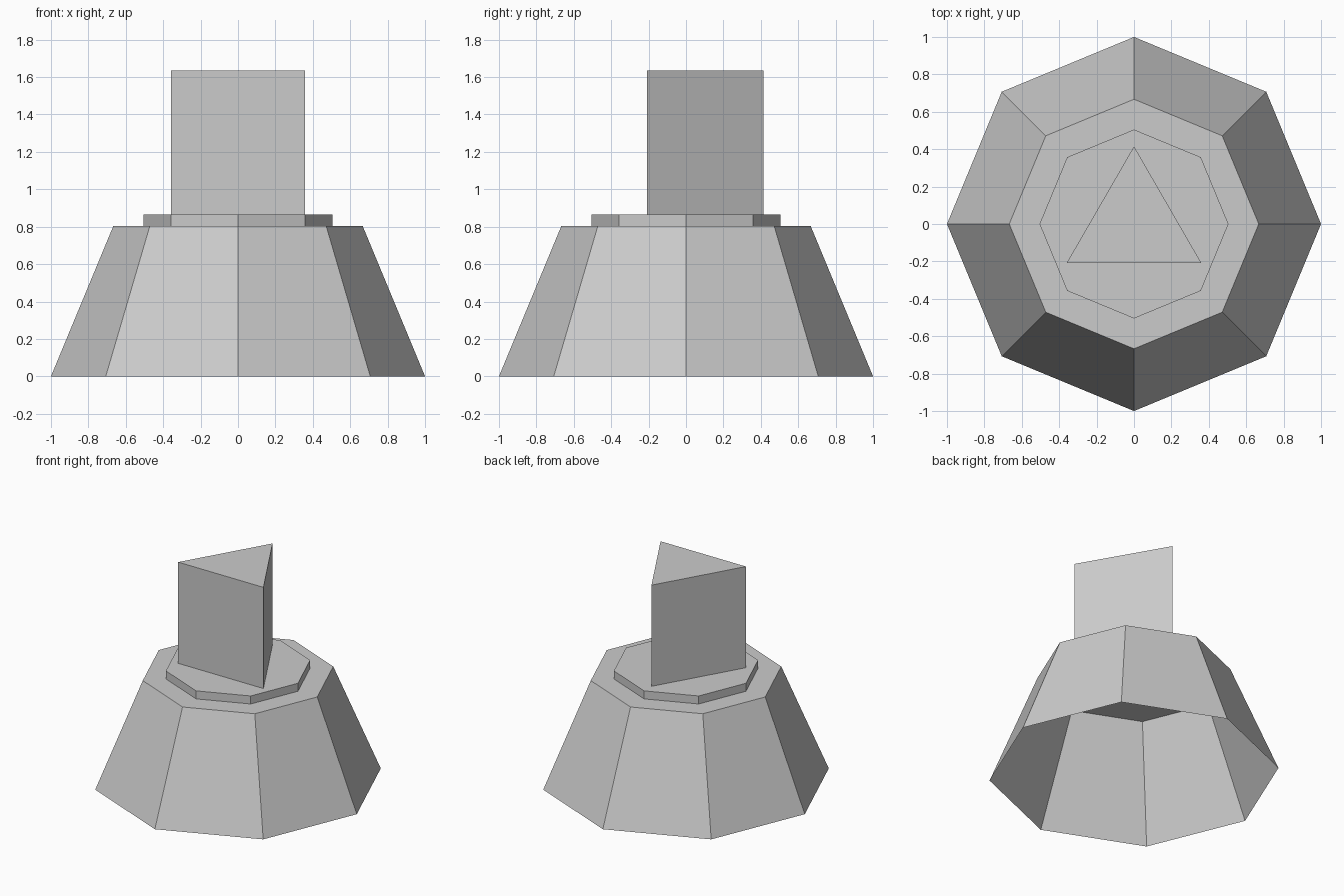
import bpy, bmesh, math

if "Cube" in bpy.data.objects:
    bpy.data.objects.remove(bpy.data.objects["Cube"])


def add_prism(name, sides, r_bottom, r_top, z0, z1, open_bottom=False):
    """Flat-sided prism or frustum with one corner pointing to +y."""
    bm = bmesh.new()
    rings = []
    for r, z in ((r_bottom, z0), (r_top, z1)):
        ring = []
        for i in range(sides):
            a = math.pi / 2 + 2 * math.pi * i / sides
            ring.append(bm.verts.new((r * math.cos(a), r * math.sin(a), z)))
        rings.append(ring)
    low, high = rings
    for i in range(sides):
        j = (i + 1) % sides
        bm.faces.new((low[i], low[j], high[j], high[i]))
    bm.faces.new(high)
    if not open_bottom:
        bm.faces.new(low[::-1])
    mesh = bpy.data.meshes.new(name)
    bm.to_mesh(mesh)
    bm.free()
    obj = bpy.data.objects.new(name, mesh)
    bpy.context.collection.objects.link(obj)
    return obj


# Tapered hollow base, open underneath
add_prism("base", 8, 1.0, 0.667, 0.0, 0.803, open_bottom=True)
# Thin raised plate on the base
add_prism("plate", 8, 0.505, 0.505, 0.803, 0.864)
# Triangular post
add_prism("post", 3, 0.415, 0.415, 0.864, 1.634)
